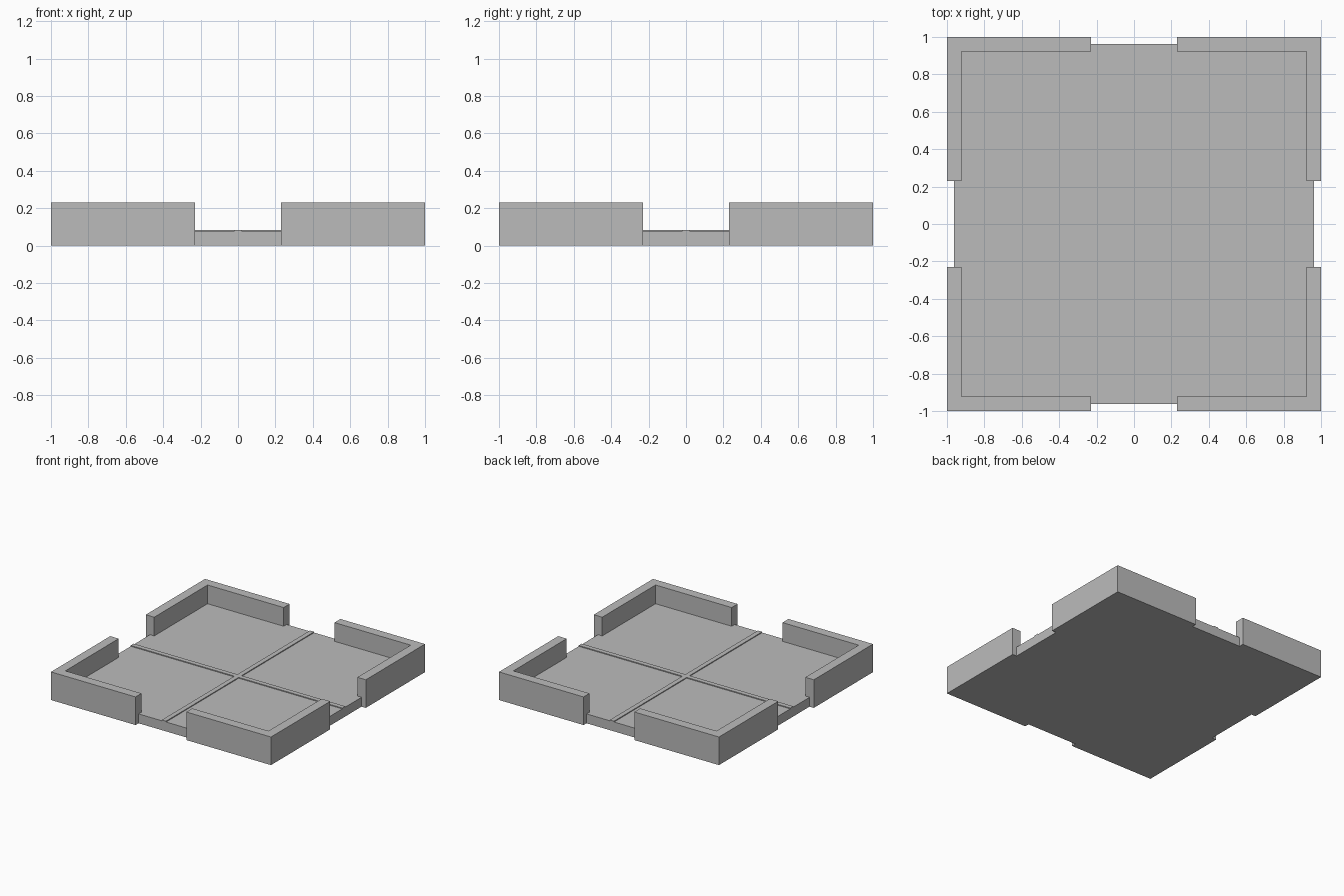
import bpy
import bmesh

cube = bpy.data.objects.get("Cube")
if cube:
    bpy.data.objects.remove(cube, do_unlink=True)

# Proportions
HALF = 1.0
UNIT = HALF / 13           # wall thickness and floor height
EDGE = HALF - UNIT / 2     # floor edge in the openings
GAP = 3 * UNIT             # half width of each opening
WALL_TOP = 3 * UNIT
RIDGE = UNIT / 4           # half width of the raised cross
RIDGE_TOP = UNIT + 0.007

gray = bpy.data.materials.new("plain gray")
gray.use_nodes = True
color = (0.5, 0.5, 0.5, 1)
gray.diffuse_color = color
gray.node_tree.nodes["Principled BSDF"].inputs["Base Color"].default_value = color


def prism(name, outline, bottom, top):
    """Extrude a flat outline upward."""
    bm = bmesh.new()
    face = bm.faces.new([bm.verts.new((x, y, bottom)) for x, y in outline])
    up = bmesh.ops.extrude_face_region(bm, geom=[face])["geom"]
    verts = [v for v in up if isinstance(v, bmesh.types.BMVert)]
    bmesh.ops.translate(bm, verts=verts, vec=(0, 0, top - bottom))
    bmesh.ops.recalc_face_normals(bm, faces=bm.faces)
    mesh = bpy.data.meshes.new(name)
    bm.to_mesh(mesh)
    bm.free()
    mesh.materials.append(gray)
    obj = bpy.data.objects.new(name, mesh)
    bpy.context.collection.objects.link(obj)
    return obj


# Floor slab
prism("floor", [(-EDGE, -EDGE), (EDGE, -EDGE), (EDGE, EDGE), (-EDGE, EDGE)], 0, UNIT)

# Low cross ridge dividing the floor into quarters
arm = [(EDGE, -RIDGE), (EDGE, RIDGE), (RIDGE, RIDGE)]
cross = []
for turn in range(4):
    cross += arm
    arm = [(-y, x) for x, y in arm]
prism("floor_cross_ridge", cross, UNIT, RIDGE_TOP)

# L-shaped corner walls
inner = HALF - UNIT
corner = [(GAP, HALF), (GAP, inner), (inner, inner),
          (inner, GAP), (HALF, GAP), (HALF, HALF)]
for name in ("back_left", "back_right", "front_right", "front_left"):
    prism(name + "_corner_wall", corner, 0, WALL_TOP)
    corner = [(-y, x) for x, y in corner]
